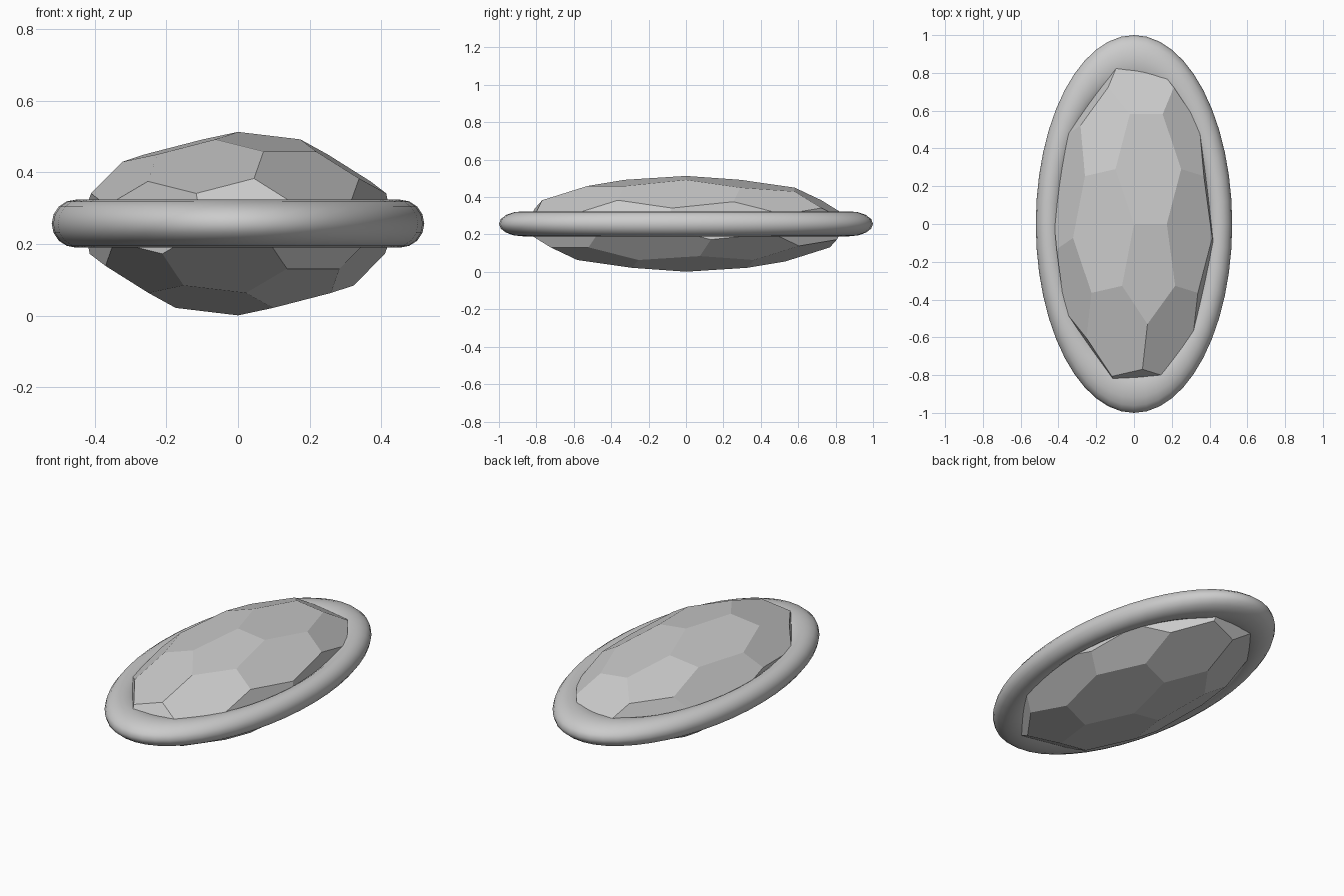
import bpy, bmesh, math
from mathutils import Matrix, Vector

if "Cube" in bpy.data.objects:
    bpy.data.objects.remove(bpy.data.objects["Cube"])

MID_Z = 0.257

# Faceted gem: truncated icosahedron, one corner pointing straight up, stretched
bm = bmesh.new()
bmesh.ops.create_icosphere(bm, subdivisions=1, radius=1)
groups = {v.index: [(v.co * 2 + e.other_vert(v).co) / 3 for e in v.link_edges] for v in bm.verts}
bm.free()
pts = [p for g in groups.values() for p in g]

# Orient: corner up, one edge of its pentagon along +x, the pentagon on the -y side
top = groups[0][0]
a, b = sorted(groups[0][1:], key=lambda p: (p - top).length)[:2]
if a.cross(b).dot(top) > 0:
    a, b = b, a
z = top.normalized()
x = (a - z * a.dot(z)).normalized()
y = z.cross(x)
rot = Matrix((x, y, z))
pts = [(rot @ p) / top.length for p in pts]

bm = bmesh.new()
for p in pts:
    bm.verts.new(p)
bmesh.ops.convex_hull(bm, input=bm.verts[:])
bmesh.ops.dissolve_limit(bm, angle_limit=math.radians(3), verts=bm.verts[:], edges=bm.edges[:])
bmesh.ops.scale(bm, vec=Vector((0.44, 0.89, 0.256)), verts=bm.verts[:])
bmesh.ops.recalc_face_normals(bm, faces=bm.faces[:])
mesh = bpy.data.meshes.new("faceted_gem")
bm.to_mesh(mesh)
bm.free()
gem = bpy.data.objects.new("faceted_gem", mesh)
gem.location.z = MID_Z
bpy.context.collection.objects.link(gem)

# Oval setting ring
bpy.ops.mesh.primitive_torus_add(major_segments=48, minor_segments=16,
                                 major_radius=0.87, minor_radius=0.13,
                                 location=(0, 0, MID_Z))
ring = bpy.context.object
ring.name = "setting_ring"
ring.scale = (0.52, 1, 0.067 / 0.13)
bpy.ops.object.transform_apply(location=False, rotation=False, scale=True)
bpy.ops.object.shade_smooth()
